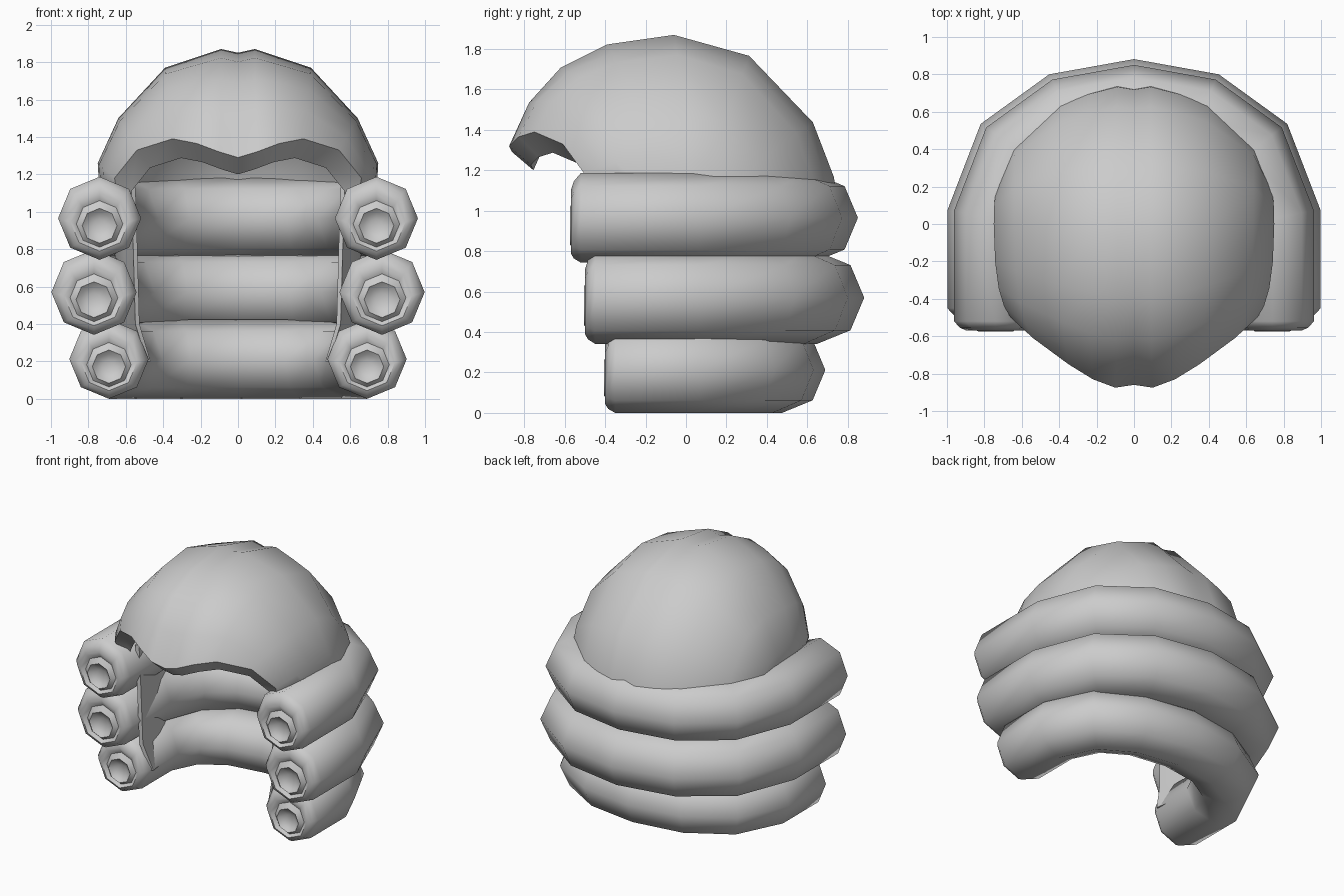
import bpy, bmesh, math
from mathutils import Vector

if "Cube" in bpy.data.objects:
    bpy.data.objects.remove(bpy.data.objects["Cube"])


def make(name, verts, faces, angle=50):
    me = bpy.data.meshes.new(name)
    me.from_pydata([tuple(v) for v in verts], [], faces)
    bm = bmesh.new()
    bm.from_mesh(me)
    bmesh.ops.recalc_face_normals(bm, faces=bm.faces)
    bm.to_mesh(me)
    bm.free()
    ob = bpy.data.objects.new(name, me)
    bpy.context.collection.objects.link(ob)
    bpy.ops.object.select_all(action='DESELECT')
    ob.select_set(True)
    bpy.context.view_layer.objects.active = ob
    bpy.ops.object.shade_smooth_by_angle(angle=math.radians(angle))
    return ob


def grid_faces(rows, cols, start=0):
    return [(start + i * cols + j, start + i * cols + j + 1,
             start + (i + 1) * cols + j + 1, start + (i + 1) * cols + j)
            for i in range(rows - 1) for j in range(cols - 1)]


def shell(name, outer, inner, rows, cols, angle=50):
    # two parallel grids joined round the border
    n = rows * cols
    faces = grid_faces(rows, cols) + grid_faces(rows, cols, n)
    border = [j for j in range(cols)]
    border += [i * cols + cols - 1 for i in range(1, rows)]
    border += [(rows - 1) * cols + j for j in range(cols - 2, -1, -1)]
    border += [i * cols for i in range(rows - 2, 0, -1)]
    for a, b in zip(border, border[1:] + border[:1]):
        faces.append((a, b, b + n, a + n))
    return make(name, outer + inner, faces, angle)


# crown cap: each column runs front rim -> crown -> back
half = [
    ((0, -.86, 1.29), (0, -.06, 1.85), (0, .745, .92)),
    ((.10, -.875, 1.32), (.09, -.06, 1.87), (.09, .76, .92)),
    ((.22, -.83, 1.365), (.24, -.05, 1.82), (.24, .72, .92)),
    ((.35, -.75, 1.39), (.39, -.04, 1.77), (.39, .66, .92)),
    ((.54, -.61, 1.33), (.64, 0, 1.50), (.64, .44, .95)),
    ((.66, -.50, 1.18), (.75, 0, 1.26), (.73, .2, 1.0)),
    ((.64, -.44, 1.05), (.74, 0, 1.08), (.72, .15, .95)),
]
columns = [[Vector((-p[0], p[1], p[2])) for p in c] for c in half[:0:-1]]
columns += [[Vector(p) for p in c] for c in half]


def arc(end, crown, t, k=1):
    s, c = math.sin(t), math.cos(t)
    return Vector((crown.x + (end.x - crown.x) * (1 - c),
                   crown.y + (end.y - crown.y) * s * k,
                   end.z + (crown.z - end.z) * c))


outer = []
for rim, crown, back in columns:
    outer += [arc(rim, crown, math.radians(a), k)
              for a, k in ((90, 1), (67, .955), (45, .97), (24, 1))]
    outer += [crown.copy()]
    outer += [arc(back, crown, math.radians(a)) for a in (27, 57, 75, 90)]
pivot = Vector((0, -.05, .6))
inner = [pivot + (v - pivot) * .87 for v in outer]
shell("crown_cap", outer, inner, len(columns), 9)


# rolled curls: octagonal tubes wrapped round the back, coiled ends
def curl(name, w, front, back, z, r):
    right = [(w, front), (w, .03), (.82 * w, .60 * back), (.47 * w, .9 * back)]
    path = [Vector((x, y, 0)) for x, y in right] + [Vector((0, back, 0))]
    path += [Vector((-x, y, 0)) for x, y in right[::-1]]
    rings = []
    # depth, scale and downward drift of the coil at each end
    coil = [(.02, .16, .04), (.035, .32, .04), (.055, .42, .04),
            (.03, .56, .03), (.05, .70, .02), (.035, .86, .01)]
    for d, k, drop in coil:
        rings.append((path[0] + Vector((0, -d, -drop)), Vector((1, 0, 0)), k, 1))
    for i, p in enumerate(path):
        a = (p - path[i - 1]).normalized() if i else Vector((0, 1, 0))
        b = (path[i + 1] - p).normalized() if i < len(path) - 1 else Vector((0, -1, 0))
        t = (a + b).normalized()
        rings.append((p, Vector((t.y, -t.x, 0)), 1, 1 / max(.5, t.dot(a))))
    for d, k, drop in coil[::-1]:
        rings.append((path[-1] + Vector((0, -d, -drop)), Vector((-1, 0, 0)), k, 1))
    verts, faces = [], []
    for p, side, k, stretch in rings:
        for j in range(8):
            a = j * math.pi / 4
            verts.append(p + side * (r * k * stretch * math.cos(a))
                         + Vector((0, 0, z + r * k * math.sin(a))))
    for i in range(len(rings) - 1):
        for j in range(8):
            q = (j + 1) % 8
            faces.append((i * 8 + j, i * 8 + q, i * 8 + 8 + q, i * 8 + 8 + j))
    faces.append(tuple(range(8)))
    faces.append(tuple(range(len(verts) - 8, len(verts))))
    make(name, verts, faces, 60)


curl("upper_curl", .74, -.52, .625, .965, .222)
curl("middle_curl", .77, -.45, .65, .57, .228)
curl("lower_curl", .69, -.35, .475, .212, .212)

# inner lining that ties the curls together
line = [(.56, -.38), (.61, -.12), (.66, .05), (.56, .38), (.31, .54), (0, .58)]
line = line + [(-x, y) for x, y in line[-2::-1]]
levels = [(.2, .87), (.4, .98), (.8, 1), (1.13, 1.02)]
outer = [Vector((x * s, y * s, z)) for x, y in line for z, s in levels]
inner = [Vector((v.x * .96, v.y * .97, v.z)) for v in outer]
shell("inner_lining", outer, inner, len(line), len(levels))
